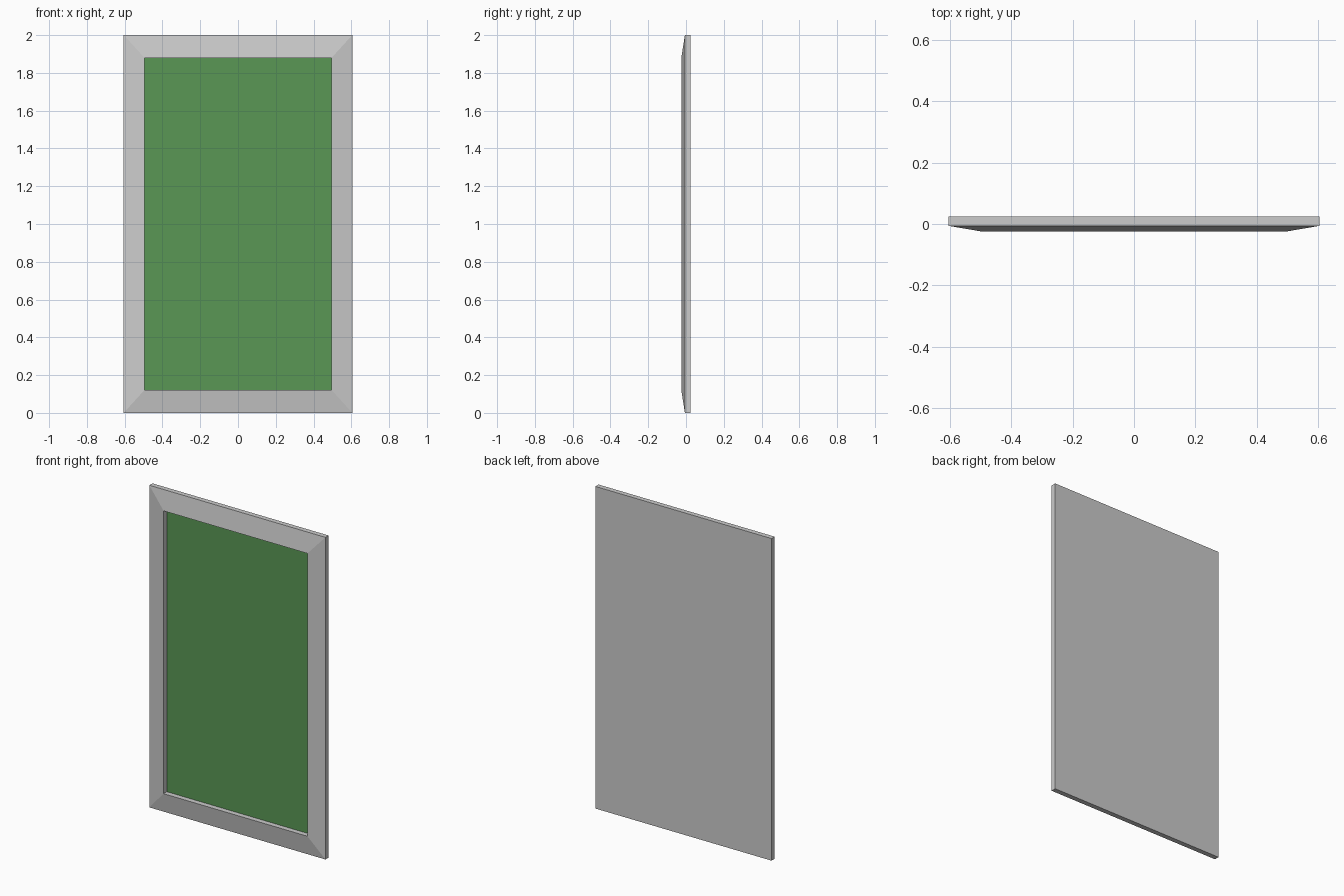
import bpy, bmesh

if "Cube" in bpy.data.objects:
    bpy.data.objects.remove(bpy.data.objects["Cube"])

HALF_W, HALF_H, MID_Z = 0.605, 1.0, 1.0
IN_W, IN_H = 0.494, 0.878
BACK_Y, EDGE_Y, RIDGE_Y, PANEL_Y = 0.025, -0.006, -0.025, 0.007


def rect(bm, w, h, y):
    return [bm.verts.new((sx * w, y, MID_Z + sz * h))
            for sx, sz in ((-1, -1), (1, -1), (1, 1), (-1, 1))]


def finish(bm, name):
    me = bpy.data.meshes.new(name)
    bm.to_mesh(me)
    bm.free()
    ob = bpy.data.objects.new(name, me)
    bpy.context.collection.objects.link(ob)
    return ob


# Frame: closed back, straight outer edge, sloped mitred face, inner reveal
bm = bmesh.new()
loops = [rect(bm, HALF_W, HALF_H, BACK_Y),
         rect(bm, HALF_W, HALF_H, EDGE_Y),
         rect(bm, IN_W, IN_H, RIDGE_Y),
         rect(bm, IN_W, IN_H, PANEL_Y)]
bm.faces.new(loops[0][::-1])
for a, b in zip(loops, loops[1:]):
    for i in range(4):
        j = (i + 1) % 4
        bm.faces.new((a[i], a[j], b[j], b[i]))
finish(bm, "frame")

# Green panel set into the frame, closing the recess
bm = bmesh.new()
bm.faces.new(rect(bm, IN_W, IN_H, PANEL_Y))
panel = finish(bm, "inset_panel")
mat = bpy.data.materials.new("panel_green")
mat.diffuse_color = (0.10, 0.31, 0.09, 1)
mat.use_nodes = True
mat.node_tree.nodes["Principled BSDF"].inputs["Base Color"].default_value = mat.diffuse_color
panel.data.materials.append(mat)

# Consistent outward normals on the frame
me = bpy.data.objects["frame"].data
bm = bmesh.new()
bm.from_mesh(me)
back = max(bm.faces, key=lambda f: f.calc_center_median().y)
back.normal_update()
if back.normal.y < 0:
    bmesh.ops.reverse_faces(bm, faces=bm.faces[:])
bm.to_mesh(me)
bm.free()
